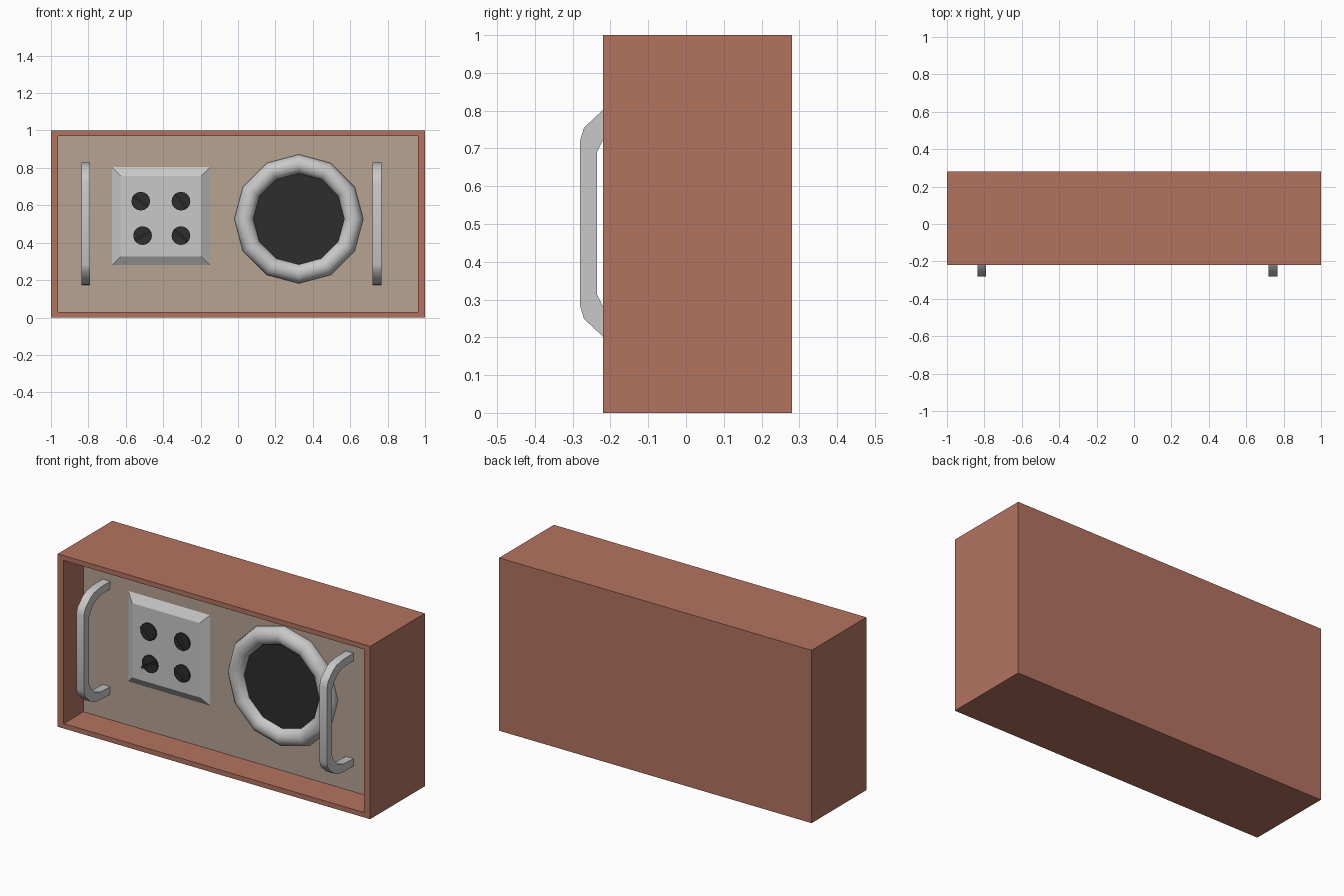
import bpy, bmesh, math
from mathutils import Matrix, Vector

if "Cube" in bpy.data.objects:
    bpy.data.objects.remove(bpy.data.objects["Cube"])


def material(name, rgb):
    m = bpy.data.materials.new(name)
    m.use_nodes = True
    m.diffuse_color = (*rgb, 1)
    m.node_tree.nodes["Principled BSDF"].inputs["Base Color"].default_value = (*rgb, 1)
    return m


wood = material("red brown wood", (0.45, 0.172, 0.118))
cloth = material("tan panel", (0.468, 0.366, 0.288))
metal = material("light grey", (0.58, 0.58, 0.58))
black = material("charcoal", (0.026, 0.026, 0.026))

BACK_PANEL = -0.04
FACE_FRONT = Matrix.Rotation(math.pi / 2, 4, 'X')   # local z points to the front


def finish(bm, name, mats, smooth=None):
    bmesh.ops.recalc_face_normals(bm, faces=bm.faces)
    me = bpy.data.meshes.new(name)
    bm.to_mesh(me)
    bm.free()
    ob = bpy.data.objects.new(name, me)
    bpy.context.collection.objects.link(ob)
    for m in mats:
        me.materials.append(m)
    if smooth:
        bpy.ops.object.select_all(action='DESELECT')
        ob.select_set(True)
        bpy.context.view_layer.objects.active = ob
        bpy.ops.object.shade_smooth_by_angle(angle=math.radians(smooth))
    return ob


def box(bm, size, matrix):
    bmesh.ops.create_cube(bm, size=1, matrix=matrix @ Matrix.Diagonal((*size, 1)))


# Cabinet: box with a recessed front
bm = bmesh.new()
box(bm, (2, 0.5, 1), Matrix.Translation((0, 0.03, 0.5)))
front = min(bm.faces, key=lambda f: f.calc_center_median().y)
bmesh.ops.inset_individual(bm, faces=[front], thickness=0.04)
bmesh.ops.scale(bm, verts=front.verts, vec=(0.95 / 0.96, 1, 1))
panel = bmesh.ops.extrude_discrete_faces(bm, faces=[front])["faces"][0]
bmesh.ops.translate(bm, verts=panel.verts, vec=(0, BACK_PANEL + 0.22, 0))
panel.material_index = 1
finish(bm, "cabinet", [wood, cloth])

# Control plate with sloped edges
bm = bmesh.new()
bmesh.ops.create_cone(bm, cap_ends=True, segments=4, depth=0.03,
                      radius1=0.262 * math.sqrt(2), radius2=0.215 * math.sqrt(2),
                      matrix=Matrix.Translation((-0.412, BACK_PANEL - 0.015, 0.542))
                      @ FACE_FRONT @ Matrix.Rotation(math.pi / 4, 4, 'Z'))
finish(bm, "control_plate", [metal])

# Knobs, each with a thin grip ridge
knobs = [("upper_right", -0.52, 0.622, -35), ("upper_left", -0.305, 0.622, -50),
         ("lower_right", -0.51, 0.438, 30), ("lower_left", -0.305, 0.438, -40)]
for side, x, z, angle in knobs:
    bm = bmesh.new()
    place = Matrix.Translation((x, -0.07, z)) @ FACE_FRONT
    bmesh.ops.create_cone(bm, cap_ends=True, segments=16, depth=0.02,
                          radius1=0.05, radius2=0.05, matrix=place)
    box(bm, (0.094, 0.012, 0.025),
        place @ Matrix.Rotation(math.radians(angle), 4, 'Z') @ Matrix.Translation((0, 0, 0.015)))
    finish(bm, "knob_" + side, [black], 30)

# Round speaker: twelve-sided ring around a dark disc
SIDES, TUBE = 12, 12
center = Vector((0.325, BACK_PANEL - 0.01, 0.527))
bm = bmesh.new()
rings = []
for i in range(SIDES):
    a = math.tau * i / SIDES
    ring = []
    for j in range(TUBE):
        b = math.tau * j / TUBE
        r = 0.293 + 0.052 * math.cos(b)
        offset = Vector((r * math.cos(a), 0.052 * math.sin(b), r * math.sin(a)))
        ring.append(bm.verts.new(center + offset))
    rings.append(ring)
for i in range(SIDES):
    for j in range(TUBE):
        p, q, k = rings[i], rings[(i + 1) % SIDES], (j + 1) % TUBE
        bm.faces.new((p[j], q[j], q[k], p[k]))
finish(bm, "speaker_ring", [metal], 32)

bm = bmesh.new()
bmesh.ops.create_cone(bm, cap_ends=True, segments=SIDES, depth=0.02,
                      radius1=0.25, radius2=0.25,
                      matrix=Matrix.Translation(center) @ FACE_FRONT)
finish(bm, "speaker_disc", [black])

# Handles: half profile (y, distance from middle height), mirrored and extruded
outer = [(BACK_PANEL, 0.327), (-0.13, 0.326), (-0.19, 0.316), (-0.22, 0.3),
         (-0.27, 0.253), (-0.28, 0.22)]
inner = [(-0.235, 0.19), (-0.22, 0.22), (-0.18, 0.262), (-0.13, 0.28), (BACK_PANEL, 0.283)]


def handle(name, x):
    bm = bmesh.new()
    strips = []
    for path in (outer, inner[::-1]):
        path = path + [(y, -h) for y, h in reversed(path)]
        strips.append([[bm.verts.new((x + dx, y, 0.502 + h)) for y, h in path]
                       for dx in (-0.024, 0.024)])
    # Pair the two strips point by point along the bend
    (o0, o1), (i0, i1) = strips
    bm.faces.new(o0 + i0[::-1])
    bm.faces.new(o1[::-1] + i1)
    for a, b in ((o0, o1), (i1, i0)):
        for k in range(len(a) - 1):
            bm.faces.new((a[k], a[k + 1], b[k + 1], b[k]))
    for k in (0, -1):
        bm.faces.new((o0[k], o1[k], i1[k], i0[k]))
    finish(bm, name, [metal], 40)


handle("handle_right", -0.814)
handle("handle_left", 0.742)
